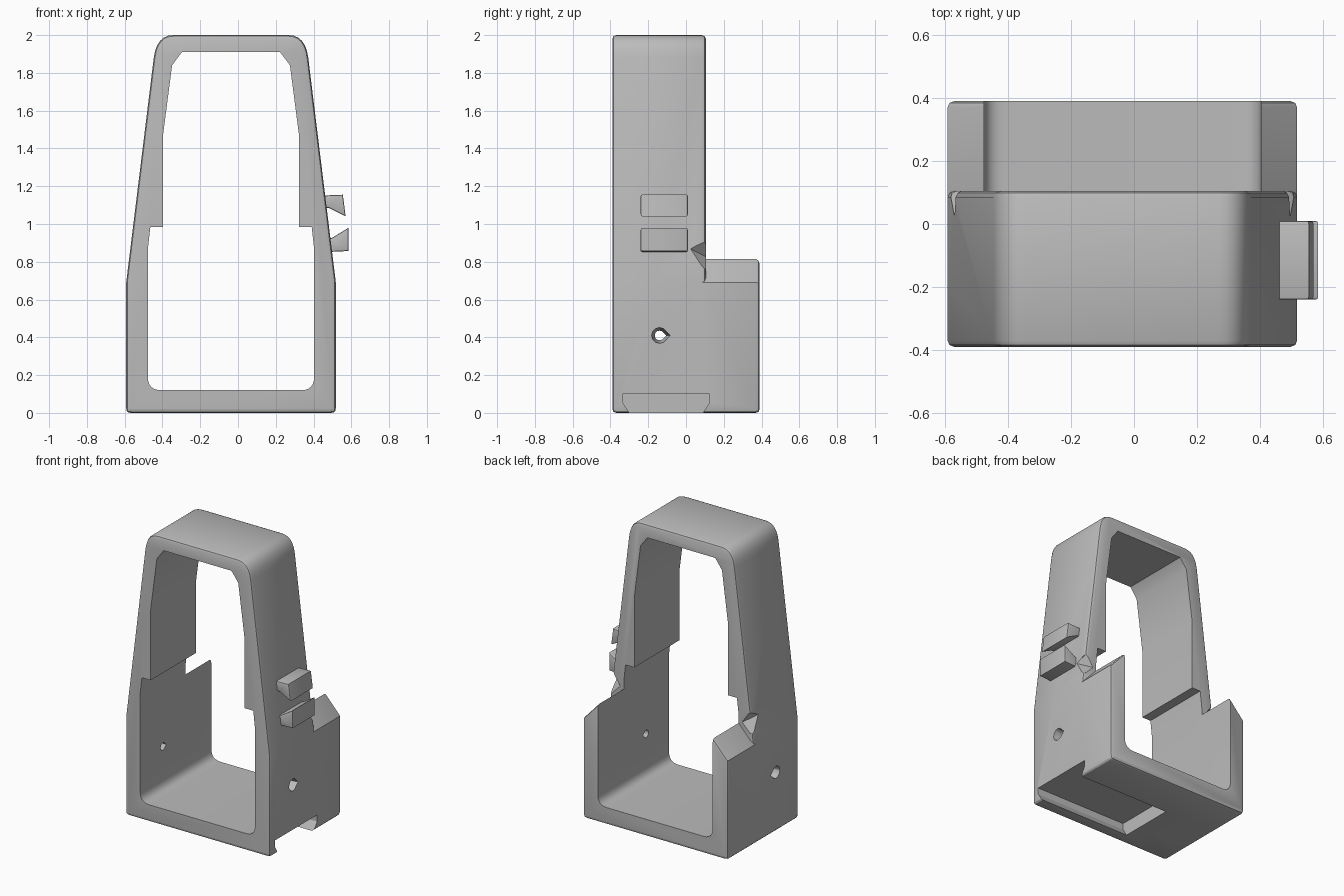
import bpy, bmesh, math
from mathutils import Vector

cube = bpy.data.objects.get("Cube")
if cube:
    bpy.data.objects.remove(cube, do_unlink=True)

CX = -0.037          # symmetry line of the frame
HALF = 0.555         # half width of the base

grey = bpy.data.materials.new("plain grey")
grey.use_nodes = True
grey.diffuse_color = (0.5, 0.5, 0.5, 1)
grey.node_tree.nodes["Principled BSDF"].inputs["Base Color"].default_value = (0.5, 0.5, 0.5, 1)


def make_object(name, bm):
    bmesh.ops.recalc_face_normals(bm, faces=bm.faces[:])
    mesh = bpy.data.meshes.new(name)
    bm.to_mesh(mesh)
    bm.free()
    ob = bpy.data.objects.new(name, mesh)
    bpy.context.collection.objects.link(ob)
    mesh.materials.append(grey)
    return ob


def prism(name, points, start, end, axis="Y", bevel=0.0):
    """Extrude a closed profile along Y (points x, z) or X (points y, z)."""
    bm = bmesh.new()

    def place(a, b, d):
        return (a, d, b) if axis == "Y" else (d, a, b)

    near = [bm.verts.new(place(a, b, start)) for a, b in points]
    far = [bm.verts.new(place(a, b, end)) for a, b in points]
    caps = [bm.faces.new(near), bm.faces.new(far)]
    rims = [e for f in caps for e in f.edges]
    for i in range(len(points)):
        j = (i + 1) % len(points)
        bm.faces.new((near[i], near[j], far[j], far[i]))
    bmesh.ops.recalc_face_normals(bm, faces=bm.faces[:])
    if bevel:
        bmesh.ops.bevel(bm, geom=rims, offset=bevel, segments=2, profile=0.5, affect="EDGES")
    return make_object(name, bm)


def hull(name, points):
    bm = bmesh.new()
    for p in points:
        bm.verts.new(p)
    bmesh.ops.convex_hull(bm, input=bm.verts[:])
    return make_object(name, bm)


def arc(a, corner, b, steps=6):
    """Rounded corner from a to b."""
    a, c, b = Vector(a), Vector(corner), Vector(b)
    ts = [i / steps for i in range(steps + 1)]
    return [tuple(a * (1 - t) ** 2 + c * 2 * t * (1 - t) + b * t * t) for t in ts]


def mirrored(right_side):
    """Closed profile from its right half, listed bottom to top."""
    left = [(-x, z) for x, z in reversed(right_side)]
    return [(x + CX, z) for x, z in right_side + left]


foot = arc((HALF - 0.025, 0), (HALF, 0), (HALF, 0.025), 3)

# Tall tapered arch and the deeper base behind it
outline = foot + [(HALF, 0.69)] + arc((0.409, 1.88), (0.394, 2.0), (0.305, 2.0))
frame = prism("frame", mirrored(outline), -0.39, 0.105, bevel=0.02)
base = prism("base", mirrored(foot + [(HALF, 0.69), (0.435, 0.82)]), -0.2, 0.39, bevel=0.02)

# Opening, wide below and stepped in above
opening = arc((0.37, 0.12), (0.44, 0.12), (0.44, 0.19)) + [
    (0.44, 0.87), (0.427, 0.985), (0.36, 0.985), (0.36, 1.47), (0.312, 1.84), (0.26, 1.91)]
cutters = [prism("opening_cutter", mirrored(opening), -1, 1)]

# Dovetail slot under the base, open on the left side
cutters.append(prism("slot_cutter", [(-0.30, -0.1), (-0.30, 0.0), (-0.335, 0.055),
               (-0.335, 0.10), (0.125, 0.10), (0.125, 0.055), (0.09, 0.0), (0.09, -0.1)],
               -0.19, 0.7, axis="X"))


def teardrop(x, r):
    ring = [(x, -0.14 + r * math.cos(t), 0.41 + r * math.sin(t))
            for t in (math.tau * i / 12 for i in range(12))]
    return ring + [(x, -0.14 + r * 1.35, 0.41)]


for side, label in ((1, "left"), (-1, "right")):
    # Flared teardrop hole through each wall
    cutters.append(hull(label + "_hole_cutter",
                        teardrop(CX + side * 0.40, 0.02) + teardrop(CX + side * 0.57, 0.044)))
    # Faceted notch where the arch meets the base
    notch = [(0.537, 0.02, 0.87), (0.557, 0.14, 0.69), (0.455, 0.12, 0.82),
             (0.52, 0.11, 0.91), (0.64, 0.30, 0.90), (0.64, 0.02, 0.87)]
    cutters.append(hull(label + "_notch_cutter", [(CX + side * x, y, z) for x, y, z in notch]))

# Combine the body
for ob, operation in [(base, "UNION")] + [(c, "DIFFERENCE") for c in cutters]:
    mod = frame.modifiers.new(ob.name, "BOOLEAN")
    mod.operation = operation
    mod.solver = "EXACT"
    mod.object = ob
bpy.context.view_layer.update()
graph = bpy.context.evaluated_depsgraph_get()
body_mesh = bpy.data.meshes.new_from_object(frame.evaluated_get(graph))
frame.modifiers.clear()
frame.data = body_mesh
for ob in [base] + cutters:
    bpy.data.objects.remove(ob, do_unlink=True)

# Pair of hooked prongs on the left side
upper = prism("upper_prong", [(0.43, 1.15), (0.555, 1.155), (0.57, 1.04), (0.48, 1.085), (0.43, 1.085)],
              -0.24, 0.01, bevel=0.008)
lower = prism("lower_prong", [(0.44, 0.85), (0.585, 0.857), (0.585, 0.98), (0.495, 0.925), (0.44, 0.925)],
              -0.24, 0.01, bevel=0.008)

# Smooth rounded areas, keep the edges sharp
bpy.ops.object.select_all(action="DESELECT")
for ob in (frame, upper, lower):
    ob.select_set(True)
bpy.context.view_layer.objects.active = frame
bpy.ops.object.shade_smooth_by_angle(angle=math.radians(30))
